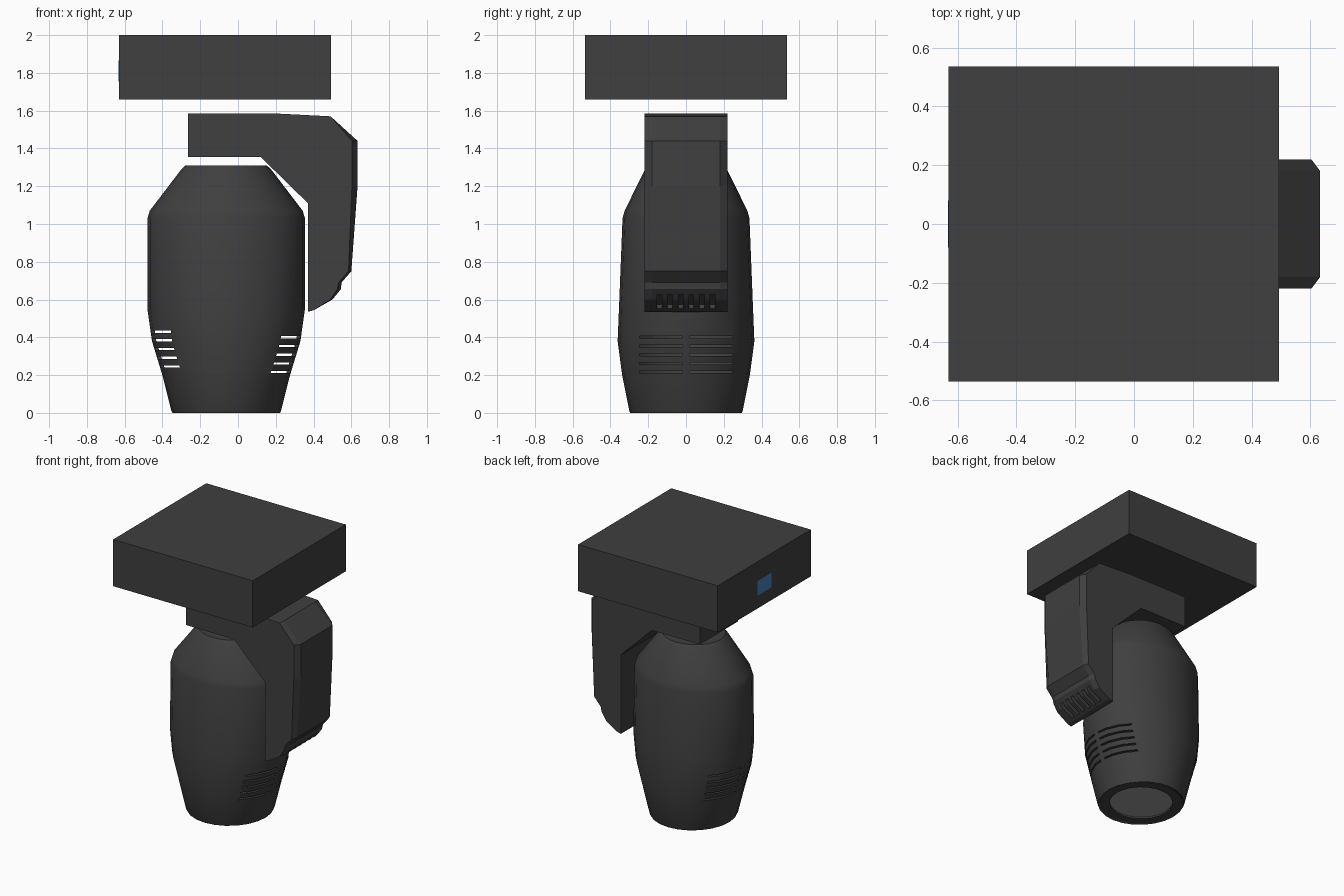
import bpy, bmesh
from math import cos, sin, pi, radians
from mathutils import Matrix, Vector

if "Cube" in bpy.data.objects:
    bpy.data.objects.remove(bpy.data.objects["Cube"])


def material(name, rgb):
    m = bpy.data.materials.new(name)
    m.use_nodes = True
    m.diffuse_color = (*rgb, 1)
    m.node_tree.nodes["Principled BSDF"].inputs["Base Color"].default_value = (*rgb, 1)
    return m


CASING = material("charcoal casing", (0.05, 0.05, 0.05))
GLASS = material("grey lens glass", (0.32, 0.32, 0.32))
BLUE = material("blue display", (0.06, 0.21, 0.48))


def finish(name, bm, mat):
    bmesh.ops.recalc_face_normals(bm, faces=bm.faces)
    mesh = bpy.data.meshes.new(name)
    bm.to_mesh(mesh)
    bm.free()
    ob = bpy.data.objects.new(name, mesh)
    bpy.context.collection.objects.link(ob)
    mesh.materials.append(mat)
    return ob


def add_box(bm, low, high, turn=Matrix.Identity(4)):
    low, high = Vector(low), Vector(high)
    place = turn @ Matrix.Translation((low + high) / 2) @ Matrix.Diagonal((*(high - low), 1))
    bmesh.ops.create_cube(bm, size=1, matrix=place)


def box(name, low, high, mat):
    bm = bmesh.new()
    add_box(bm, low, high)
    return finish(name, bm, mat)


def bridge(bm, a, b):
    for i in range(len(a)):
        j = (i + 1) % len(a)
        bm.faces.new((a[i], a[j], b[j], b[i]))


def oval(bm, z, rx, ry, sides=24):
    return [bm.verts.new((HEAD_X + rx * cos(2 * pi * i / sides), ry * sin(2 * pi * i / sides), z))
            for i in range(sides)]


def make_active(ob):
    bpy.ops.object.select_all(action='DESELECT')
    ob.select_set(True)
    bpy.context.view_layer.objects.active = ob


def carve(ob, cutter):
    cutter.hide_render = True
    mod = ob.modifiers.new("carve", 'BOOLEAN')
    mod.operation = 'DIFFERENCE'
    mod.solver = 'EXACT'
    mod.object = cutter
    make_active(ob)
    bpy.ops.object.modifier_apply(modifier=mod.name)
    bpy.data.objects.remove(cutter)


# Ceiling base with a small display on its side
box("base_box", (-0.63, -0.535, 1.66), (0.493, 0.535, 2.0), CASING)
box("display_panel", (-0.633, -0.08, 1.755), (-0.628, 0.08, 1.865), BLUE)

# Lamp head: hollow oval shell, open at the bottom
HEAD_X = -0.0625
rings = [(0, 0.285, 0.295), (0.01, 0.29, 0.3), (0.2, 0.338, 0.338), (0.38, 0.393, 0.362),
         (0.55, 0.417, 0.355), (1.03, 0.417, 0.336), (1.07, 0.405, 0.325),
         (1.29, 0.237, 0.217), (1.31, 0.215, 0.2)]
bm = bmesh.new()
loops = [oval(bm, *r) for r in rings]
for lower, upper in zip(loops, loops[1:]):
    bridge(bm, lower, upper)
bm.faces.new(loops[-1])
head = finish("lamp_head", bm, CASING)
make_active(head)
shell = head.modifiers.new("shell", 'SOLIDIFY')
shell.thickness = 0.02
shell.offset = -1
bpy.ops.object.modifier_apply(modifier=shell.name)

# Cooling slots through both sides of the shell
bm = bmesh.new()
for side, top in ((1, 0.4), (-1, 0.43)):
    for row in range(5):
        z = top - 0.046 * row
        for y in (-0.245, 0.018):
            xs = sorted((HEAD_X + side * 0.15, HEAD_X + side * 0.6))
            add_box(bm, (xs[0], y, z - 0.006), (xs[1], y + 0.227, z + 0.006))
carve(head, finish("head_slot_cutter", bm, CASING))
make_active(head)
bpy.ops.object.shade_smooth_by_angle(angle=radians(25))

# Lens and the ring around it
bm = bmesh.new()
profile = [(0.003, 0.28), (0.003, 0.213), (0.03, 0.213), (0.03, 0.28)]
loops = [oval(bm, z, r, r) for z, r in profile]
for i in range(4):
    bridge(bm, loops[i], loops[(i + 1) % 4])
finish("lens_ring", bm, CASING)

bm = bmesh.new()
low, high = oval(bm, 0.015, 0.215, 0.215), oval(bm, 0.028, 0.215, 0.215)
bridge(bm, low, high)
bm.faces.new(low)
bm.faces.new(high)
finish("lens", bm, GLASS)

# Single-sided yoke arm, with its outer edges chamfered: (x, z, chamfer)
outline = [(-0.265, 1.585, 0), (0.2, 1.585, 0), (0.49, 1.57, 0), (0.633, 1.44, 0.03),
           (0.633, 1.2, 0.03), (0.6, 0.75, 0.015), (0.548, 0.69, 0.015), (0.545, 0.655, 0.02),
           (0.5, 0.6, 0.01), (0.4, 0.543, 0), (0.37, 0.535, 0), (0.37, 1.11, 0),
           (0.12, 1.355, 0), (-0.265, 1.355, 0)]
bm = bmesh.new()
loops = [[bm.verts.new((x - c * inset, y, z)) for x, z, c in outline]
         for y, inset in ((-0.22, 1), (-0.18, 0), (0.18, 0), (0.22, 1))]
for a, b in zip(loops, loops[1:]):
    bridge(bm, a, b)
bm.faces.new(loops[0])
bm.faces.new(loops[-1])
arm = finish("yoke_arm", bm, CASING)

# Row of vents in the sloping foot of the arm
bm = bmesh.new()
tilt = Matrix.Translation((0.47, 0, 0.59)) @ Matrix.Rotation(radians(-34), 4, 'Y')
for i in range(6):
    y = (i - 2.5) * 0.056
    add_box(bm, (-0.065, y - 0.013, -0.06), (0.065, y + 0.013, 0.025), tilt)
carve(arm, finish("arm_vent_cutter", bm, CASING))
